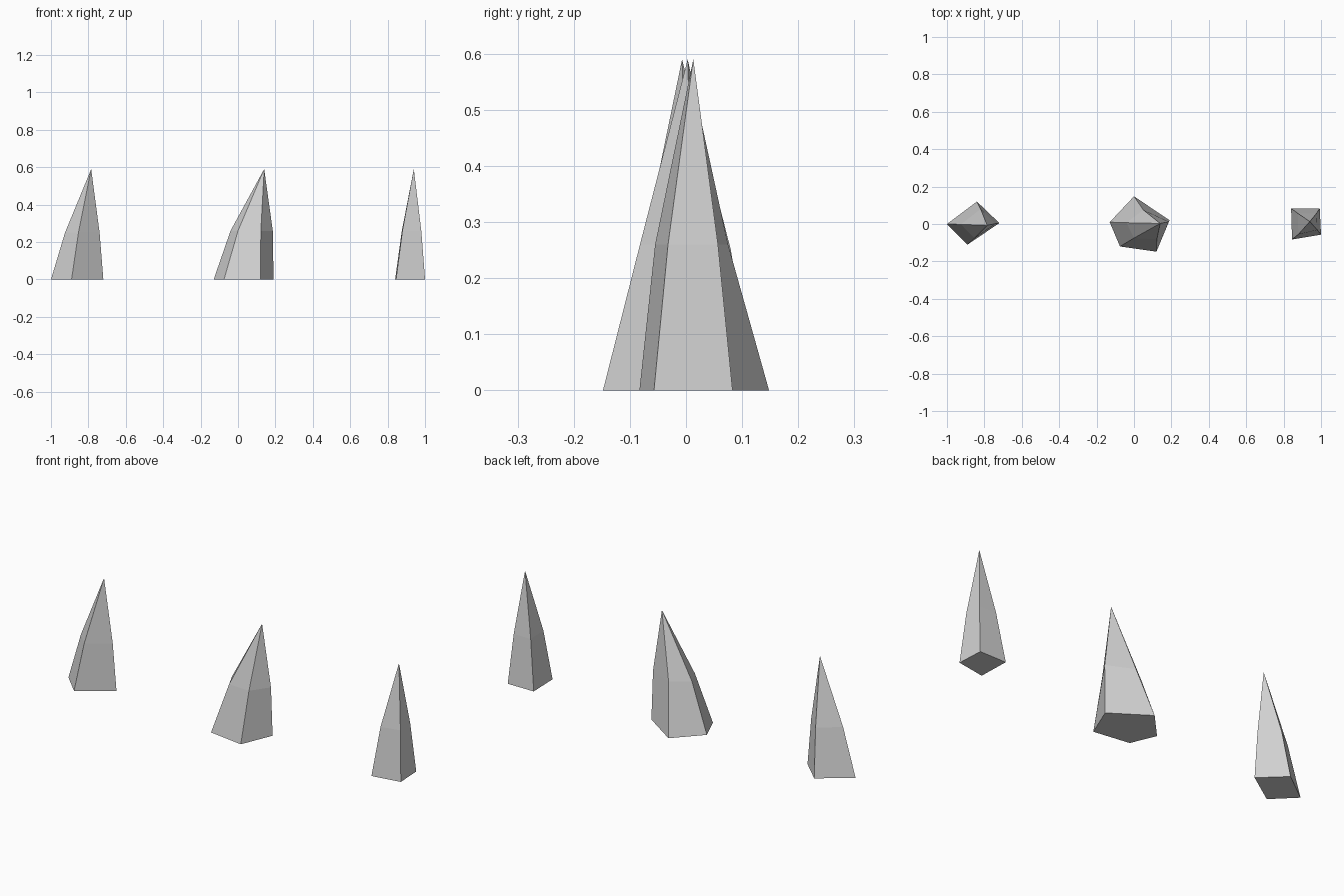
import bpy, bmesh

cube = bpy.data.objects.get("Cube")
if cube:
    bpy.data.objects.remove(cube, do_unlink=True)

stone = bpy.data.materials.new("pale_grey_stone")
stone.use_nodes = True
colour = (0.64, 0.64, 0.64, 1)
stone.diffuse_color = colour
stone.node_tree.nodes["Principled BSDF"].inputs["Base Color"].default_value = colour

PEAK = 0.59


def shard(name, base, waist, waist_z, tip):
    """Leaning spike: flat base polygon, narrower waist ring, pointed tip."""
    bm = bmesh.new()
    low = [bm.verts.new((x, y, 0)) for x, y in base]
    mid = [bm.verts.new((x, y, waist_z)) for x, y in waist]
    top = bm.verts.new((*tip, PEAK))
    bm.faces.new(low[::-1])
    for i in range(len(low)):
        j = (i + 1) % len(low)
        bm.faces.new((low[i], low[j], mid[j], mid[i]))
        bm.faces.new((mid[i], mid[j], top))
    bmesh.ops.recalc_face_normals(bm, faces=bm.faces)
    mesh = bpy.data.meshes.new(name)
    bm.to_mesh(mesh)
    bm.free()
    mesh.materials.append(stone)
    obj = bpy.data.objects.new(name, mesh)
    bpy.context.collection.objects.link(obj)


# Diamond-based spike
shard("right_shard",
      [(-1, 0), (-0.89, -0.11), (-0.72, 0.005), (-0.84, 0.12)],
      [(-0.925, -0.002), (-0.853, -0.077), (-0.74, 0.002), (-0.82, 0.08)],
      0.25, (-0.785, -0.007))

# Large five-sided spike
shard("middle_shard",
      [(-0.13, 0.01), (-0.075, -0.12), (0.12, -0.148), (0.19, 0.02), (0, 0.148)],
      [(-0.04, 0.007), (0, -0.075), (0.122, -0.082), (0.186, 0.012), (0.05, 0.075)],
      0.26, (0.14, 0.003))

# Small square-based spike
shard("left_shard",
      [(0.84, 0.083), (0.845, -0.083), (1, -0.057), (0.993, 0.083)],
      [(0.876, 0.057), (0.879, -0.055), (0.98, -0.032), (0.976, 0.057)],
      0.26, (0.94, 0.013))
